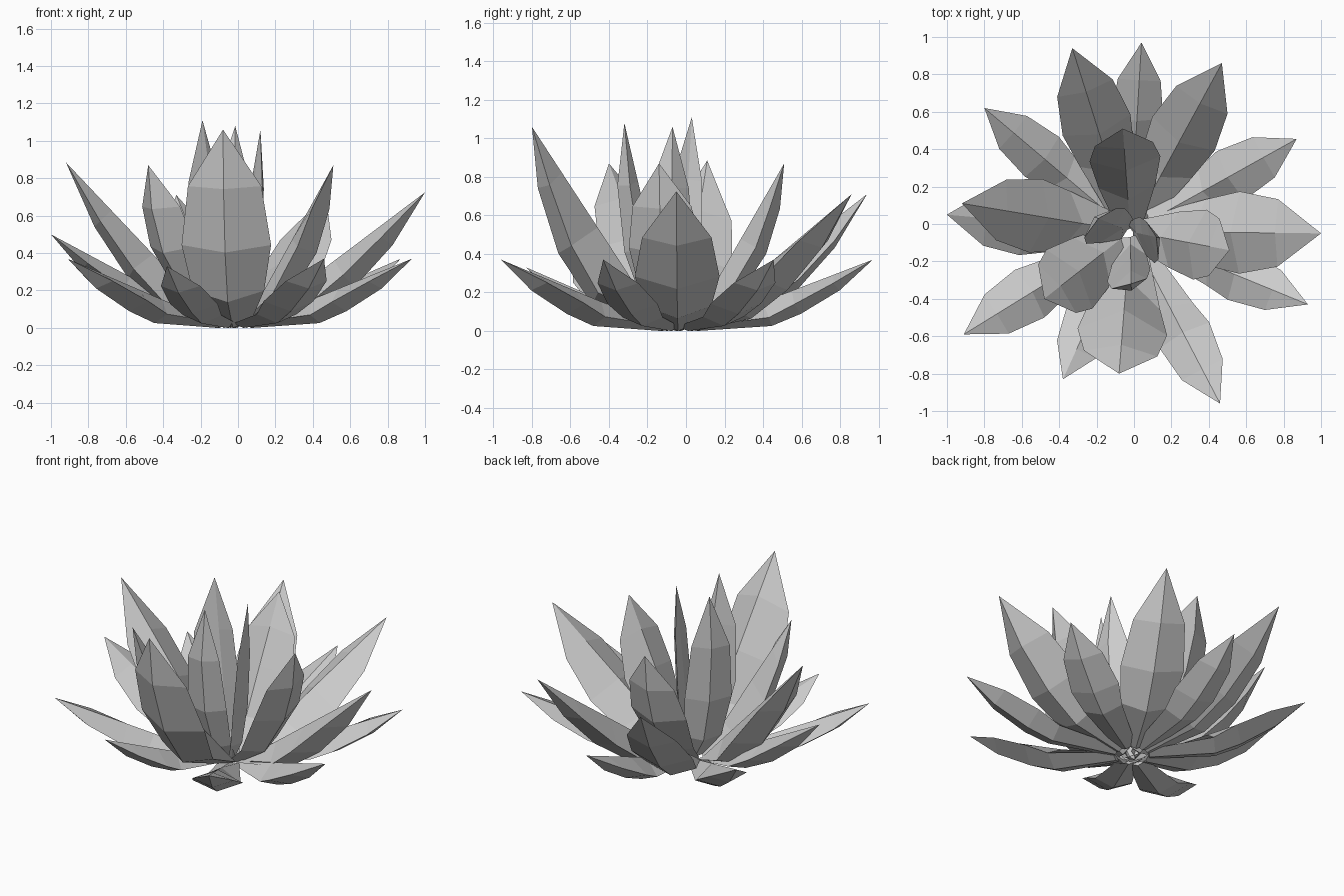
import bpy
import bmesh
from math import atan2, hypot, radians
from mathutils import Vector, Matrix

cube = bpy.data.objects.get("Cube")
if cube:
    bpy.data.objects.remove(cube, do_unlink=True)

# One flat grey for the whole plant
grey = bpy.data.materials.new("leaf_grey")
grey.use_nodes = True
tone = (0.6, 0.6, 0.6, 1.0)
grey.diffuse_color = tone
grey.node_tree.nodes["Principled BSDF"].inputs["Base Color"].default_value = tone

CENTRE = Vector((-0.02, -0.04, 0))
WIDTHS = (0.4, 0.8, 1.0, 0.82)
FOLD = 0.4

# Keel curves as fractions of tip reach and tip height
KEELS = {
    "outer": ((0.1, 0), (0.48, 0.07), (0.63, 0.24), (0.83, 0.57), (1, 1)),
    "middle": ((0.1, 0), (0.42, 0.09), (0.63, 0.3), (0.83, 0.61), (1, 1)),
    "tall": ((0.12, 0), (0.59, 0.13), (0.82, 0.38), (0.96, 0.7), (1, 1)),
    "inner": ((0.12, 0), (0.52, 0.16), (0.83, 0.46), (0.96, 0.73), (1, 1)),
    "heart": ((0.12, 0), (0.65, 0.13), (1.0, 0.38), (1.13, 0.7), (1, 1)),
}

# Leaf tips, half widths and twist in degrees for each ring
RINGS = {
    "outer": (((0.04, 0.97, 0.37), 0.14, 0), ((0.87, 0.455, 0.37), 0.15, 0),
              ((0.93, -0.43, 0.37), 0.14, 0), ((0.46, -0.96, 0.37), 0.15, 0),
              ((-0.38, -0.83, 0.33), 0.14, 0), ((-0.91, -0.59, 0.37), 0.15, 0),
              ((-0.80, 0.62, 0.37), 0.14, 0)),
    "middle": (((-0.33, 0.94, 0.71), 0.19, 0), ((0.47, 0.86, 0.71), 0.19, 0),
               ((1.0, -0.05, 0.725), 0.22, 0), ((-1.0, 0.05, 0.5), 0.18, 0),
               ((-0.92, 0.11, 0.885), 0.2, 0)),
    "tall": (((-0.08, -0.80, 1.06), 0.24, 0),),
    "inner": (((-0.06, 0.51, 0.87), 0.19, 0), ((0.51, -0.14, 0.87), 0.19, 0),
              ((-0.48, -0.40, 0.87), 0.2, 0)),
    "heart": (((-0.19, 0.03, 1.11), 0.14, -25), ((-0.015, -0.32, 1.08), 0.12, 15),
              ((0.12, -0.07, 1.06), 0.13, 30)),
}


def make_leaf(name, keel, tip, half, twist):
    """Pointed leaf: curved lower keel, two edges and a straight upper ridge."""
    out = Vector(tip) - CENTRE
    reach = hypot(out.x, out.y)
    path = [Vector((r * reach, 0, z * tip[2])) for r, z in keel]
    swing = Matrix.Rotation(radians(twist), 3, "Z")
    chord_start = path[0] + Vector((0, 0, half * 0.15))
    chord = (path[-1] - chord_start).normalized()
    bm = bmesh.new()
    rows = []
    for i, width in enumerate(WIDTHS):
        along = (path[i + 1] - path[max(i - 1, 0)]).normalized()
        w = half * width
        side = swing @ Vector((0, w, 0))
        rise = swing @ Vector((-along.z, 0, along.x)) * w * FOLD
        ridge = chord_start + chord * (path[i] - chord_start).dot(chord)
        section = (path[i], path[i] + rise + side, ridge, path[i] + rise - side)
        rows.append([bm.verts.new(p) for p in section])
    apex = bm.verts.new(path[-1])
    for k in range(4):
        n = (k + 1) % 4
        for a, b in zip(rows, rows[1:]):
            bm.faces.new((a[k], a[n], b[n], b[k]))
        bm.faces.new((rows[-1][k], rows[-1][n], apex))
    bm.faces.new(rows[0])
    bmesh.ops.recalc_face_normals(bm, faces=bm.faces)
    turn = Matrix.Rotation(atan2(out.y, out.x), 4, "Z")
    bm.transform(Matrix.Translation(CENTRE) @ turn)
    mesh = bpy.data.meshes.new(name)
    bm.to_mesh(mesh)
    bm.free()
    mesh.materials.append(grey)
    bpy.context.collection.objects.link(bpy.data.objects.new(name, mesh))


for ring, leaves in RINGS.items():
    for number, (tip, half, twist) in enumerate(leaves, 1):
        make_leaf(f"{ring}_leaf_{number}", KEELS[ring], tip, half, twist)
